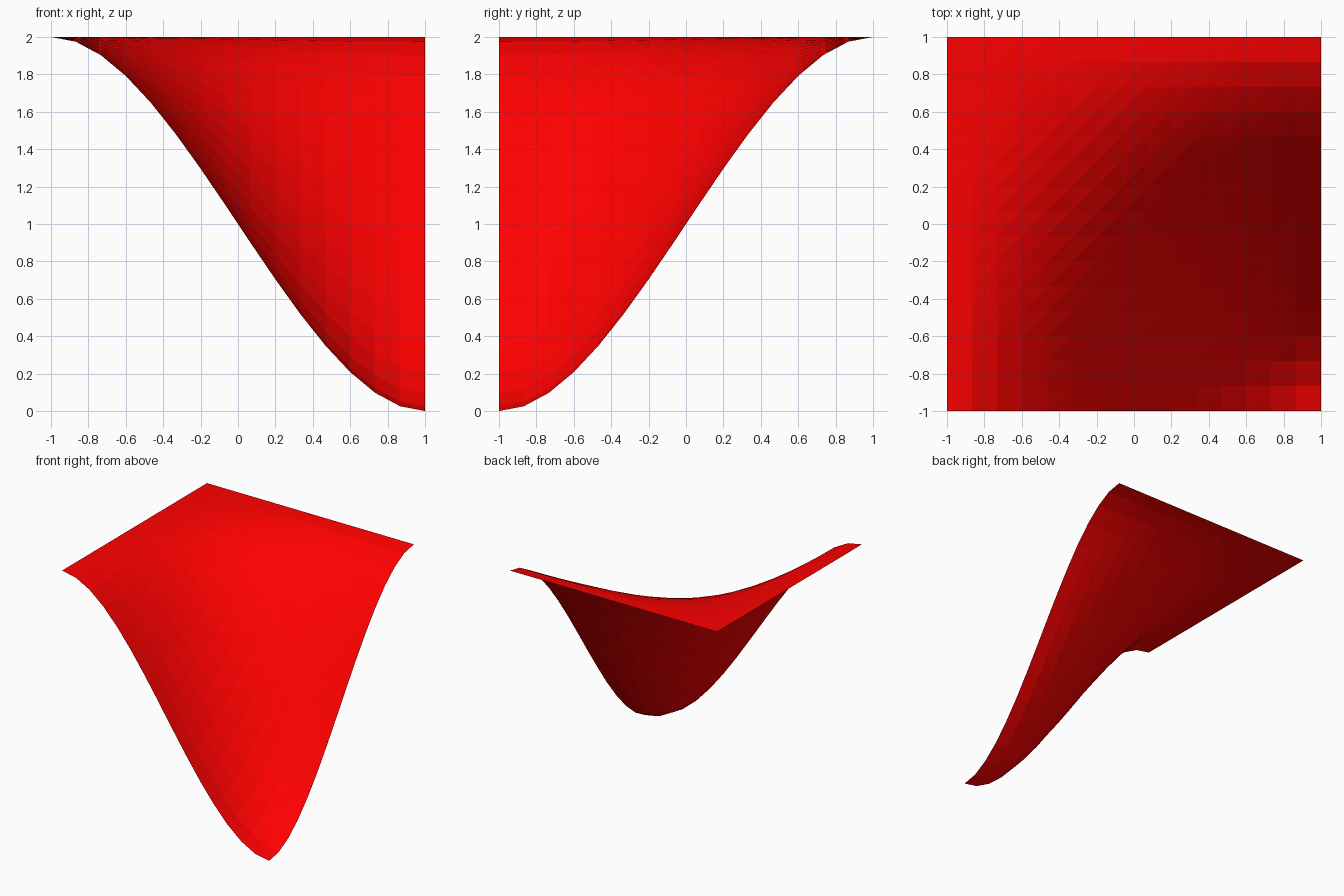
import bpy
import bmesh

if "Cube" in bpy.data.objects:
    bpy.data.objects.remove(bpy.data.objects["Cube"])

CELLS = 15  # grid cells along each side


def ease(t):
    """Smooth S-curve from 0 to 1, flat at both ends."""
    return t * t * (3 - 2 * t)


def height(x, y):
    """Three corners stay at z = 2; the front right corner drops to 0."""
    return 2 - 2 * ease((x + 1) / 2) * ease((1 - y) / 2)


# Curved square patch
bm = bmesh.new()
steps = [-1 + 2 * i / CELLS for i in range(CELLS + 1)]
grid = [[bm.verts.new((x, y, height(x, y))) for x in steps] for y in steps]

# Each cell is split along its lower-left to upper-right diagonal
for j in range(CELLS):
    for i in range(CELLS):
        a, b = grid[j][i], grid[j][i + 1]
        c, d = grid[j + 1][i + 1], grid[j + 1][i]
        bm.faces.new((a, b, c))
        bm.faces.new((a, c, d))

mesh = bpy.data.meshes.new("curved_patch")
bm.to_mesh(mesh)
bm.free()
patch = bpy.data.objects.new("curved_patch", mesh)
bpy.context.collection.objects.link(patch)

# Red colour
red = bpy.data.materials.new("red")
red.diffuse_color = (1.0, 0.0, 0.0, 1.0)
red.use_nodes = True
red.node_tree.nodes["Principled BSDF"].inputs["Base Color"].default_value = red.diffuse_color
mesh.materials.append(red)
